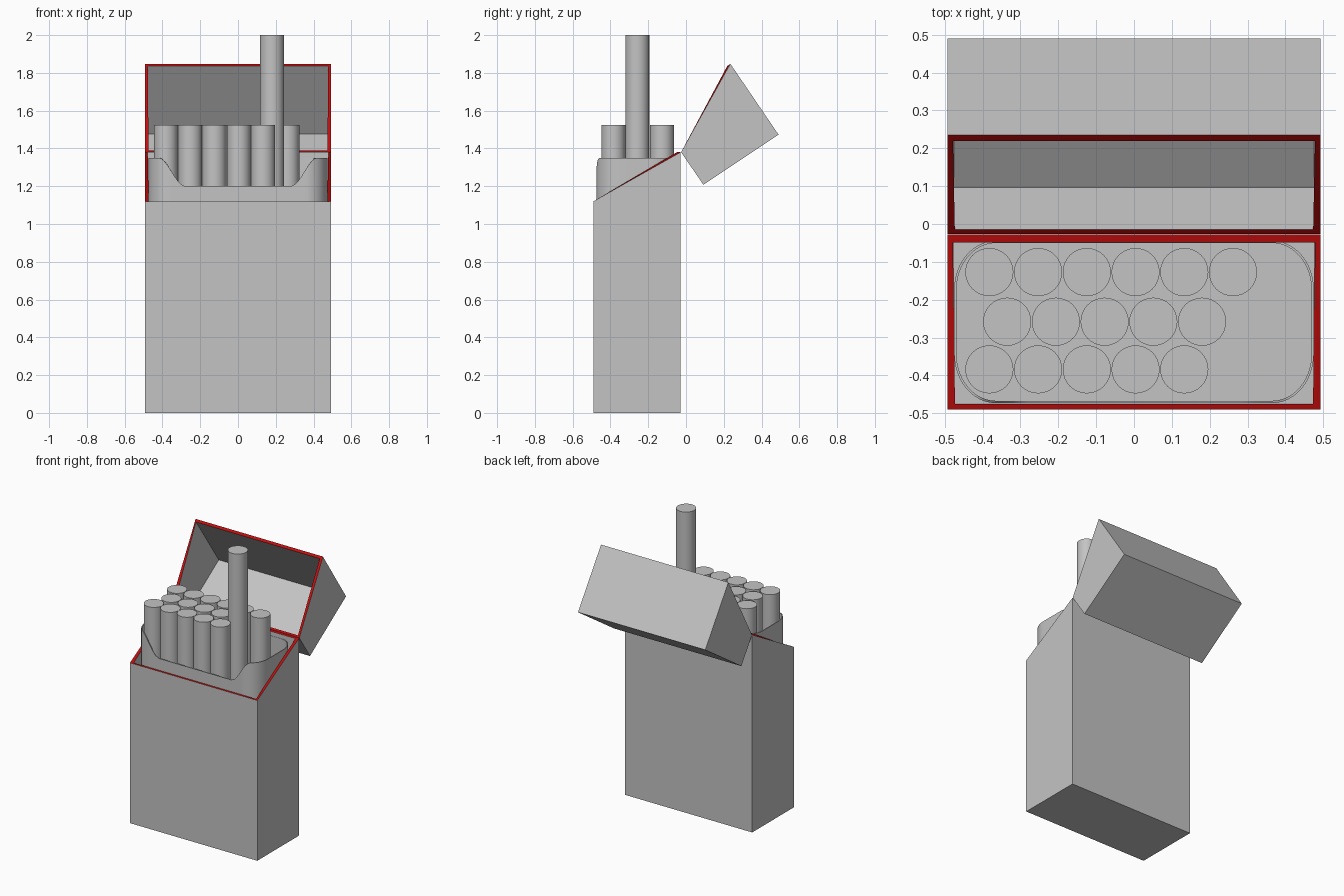
import bpy, bmesh, math

if "Cube" in bpy.data.objects:
    bpy.data.objects.remove(bpy.data.objects["Cube"])

def material(name, rgb):
    m = bpy.data.materials.new(name)
    m.diffuse_color = (*rgb, 1)
    m.use_nodes = True
    m.node_tree.nodes["Principled BSDF"].inputs["Base Color"].default_value = m.diffuse_color
    return m

GREY = material("card_grey", (0.55, 0.55, 0.55))
RED = material("edge_red", (0.55, 0.004, 0.004))

def shell(name, ring_a, ring_b, skip, thickness, rim_red):
    """Hollow shell lofted between two rings; `skip` is the index of the open face
    (0 = cap a, 1 = cap b, 2.. = side quads)."""
    bm = bmesh.new()
    a = [bm.verts.new(p) for p in ring_a]
    b = [bm.verts.new(p) for p in ring_b]
    n = len(a)
    faces = [bm.faces.new(a), bm.faces.new(b)]
    for i in range(n):
        j = (i + 1) % n
        faces.append(bm.faces.new((a[i], a[j], b[j], b[i])))
    bmesh.ops.recalc_face_normals(bm, faces=bm.faces[:])
    bmesh.ops.delete(bm, geom=[faces[skip]], context='FACES_ONLY')
    me = bpy.data.meshes.new(name)
    bm.to_mesh(me)
    bm.free()
    me.materials.append(GREY)
    me.materials.append(RED)
    ob = bpy.data.objects.new(name, me)
    bpy.context.collection.objects.link(ob)
    mod = ob.modifiers.new("wall", 'SOLIDIFY')
    mod.thickness = thickness
    mod.offset = -1
    mod.use_even_offset = True
    mod.material_offset_rim = 1 if rim_red else 0
    finish(ob)
    return ob

def finish(ob):
    bpy.ops.object.select_all(action='DESELECT')
    bpy.context.view_layer.objects.active = ob
    ob.select_set(True)
    for m in list(ob.modifiers):
        bpy.ops.object.modifier_apply(modifier=m.name)
    bpy.ops.object.shade_smooth_by_angle(angle=math.radians(35))

def box_shell(name, profile):
    """Side profile (y, z) across the full width; open between points 1 and 2."""
    shell(name, [(-W, y, z) for y, z in profile],
          [(W, y, z) for y, z in profile], 3, 0.016, True)

W = 0.492

# Box body with slanted opening, and the flipped-open lid
box_shell("box_body", [(-0.49, 0), (-0.49, 1.12), (-0.028, 1.38), (-0.028, 0)])
box_shell("open_lid", [(0.092, 1.208), (-0.026, 1.38), (0.235, 1.848), (0.49, 1.473)])

# Inner liner: rounded tube with a notch dipping in the front wall
LX, Y0, Y1, RX, RY = 0.475, -0.473, -0.044, 0.11, 0.13
YC = (Y0 + Y1) / 2

def liner_top(x, y):
    if y > YC:
        return 1.35
    t = min(max((abs(x) - 0.28) / 0.14, 0), 1)
    return 1.2 + 0.15 * t * t * (3 - 2 * t)

plan = []
for k, (sx, sy) in enumerate([(1, 1), (-1, 1), (-1, -1), (1, -1)]):
    cx = sx * (LX - RX)
    cy = (Y1 - RY) if sy > 0 else (Y0 + RY)
    for i in range(13):
        t = math.radians(90 * k + 7.5 * i)
        plan.append((cx + RX * math.cos(t), cy + RY * math.sin(t)))
    if k == 2:  # extra points along the front for the notch curve
        steps = [0.35, 0.335, 0.32, 0.305, 0.28]
        plan += [(-s, Y0) for s in steps] + [(s, Y0) for s in reversed(steps)]

shell("inner_liner", [(x, y, 0.03) for x, y in plan],
      [(x, y, liner_top(x, y)) for x, y in plan], 1, 0.006, False)

# Sticks: three staggered rows, one pulled up
LENGTH, R, STEP = 1.48, 0.0635, 0.1287
for row, (y, x0, count) in enumerate([(-0.127, -0.382, 6),
                                      (-0.258, -0.335, 5),
                                      (-0.384, -0.382, 5)]):
    for i in range(count):
        top = 2.0 if (row == 1 and i == count - 1) else 1.525
        bpy.ops.mesh.primitive_cylinder_add(
            vertices=32, radius=R, depth=LENGTH,
            location=(x0 + i * STEP, y, top - LENGTH / 2))
        ob = bpy.context.object
        ob.name = f"stick_{row}_{i}"
        ob.data.materials.append(GREY)
        finish(ob)
